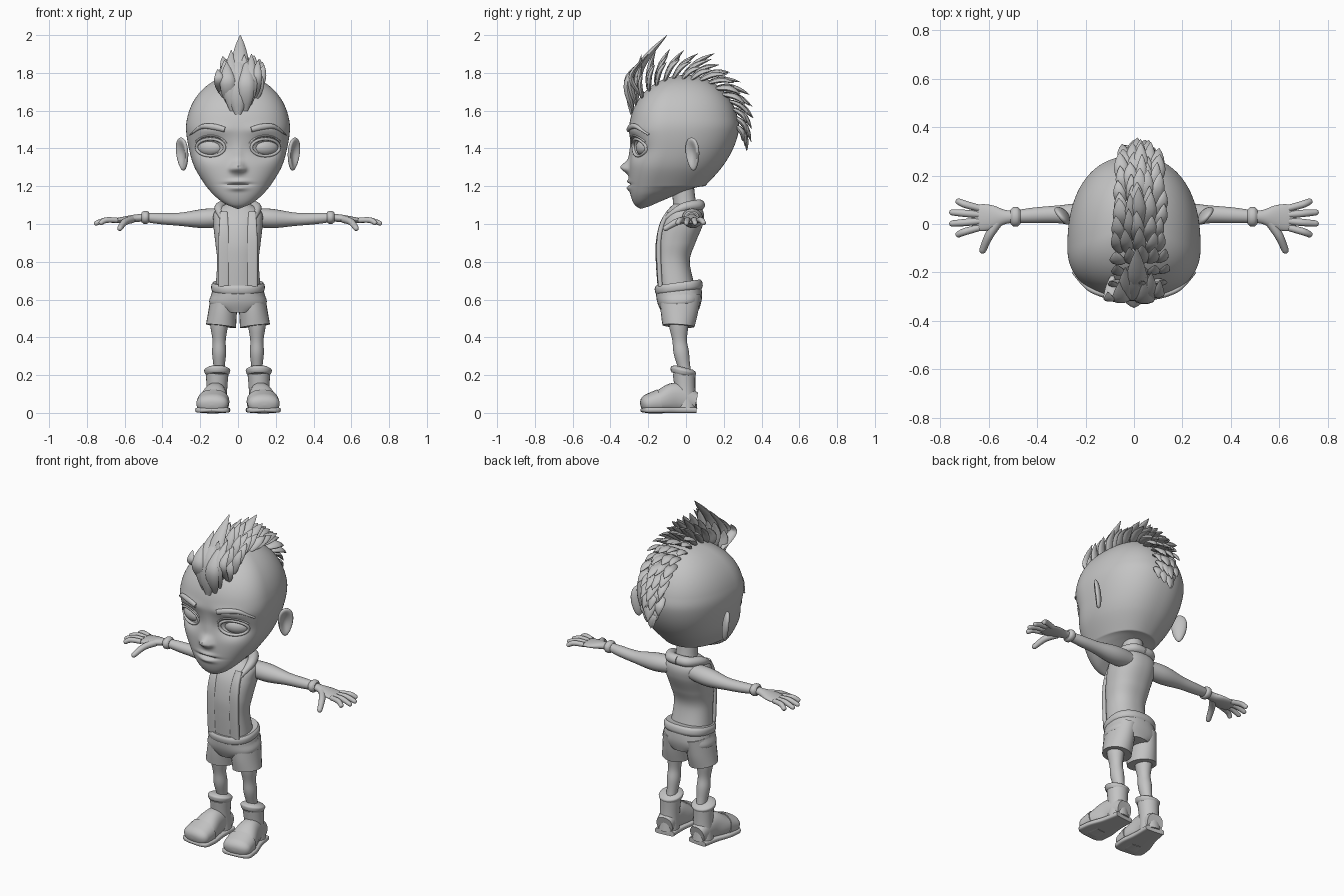
import bpy, bmesh, math, random
from math import sin, cos, pi, exp, sqrt, radians
from mathutils import Vector, Matrix
from mathutils.bvhtree import BVHTree

random.seed(4)
if "Cube" in bpy.data.objects:
    bpy.data.objects.remove(bpy.data.objects["Cube"])

GREY = (.55, .55, .55, 1)
clay = bpy.data.materials.new("clay grey")
clay.use_nodes = True
clay.diffuse_color = GREY
clay.node_tree.nodes["Principled BSDF"].inputs["Base Color"].default_value = GREY
X, Y, Z = Vector((1, 0, 0)), Vector((0, 1, 0)), Vector((0, 0, 1))


def sample(points, t):
    """Smooth value at t (from 0 to 1) along evenly spaced numbers or vectors."""
    last = len(points) - 1
    i = min(int(t * last), last - 1)
    u = t * last - i
    a, b, c, d = points[max(i - 1, 0)], points[i], points[i + 1], points[min(i + 2, last)]
    return b + ((c - a) + ((a*2 - b*5 + c*4 - d) + (b*3 - a - c*3 + d) * u) * u) * (u / 2)


def power(value, exponent):
    return math.copysign(abs(value) ** (2 / exponent), value)


def outline(sides, exponent):
    angles = [2 * pi * k / sides for k in range(sides)]
    return [(power(cos(a), exponent), power(sin(a), exponent)) for a in angles]


def skin(bm, rings):
    loops = [[bm.verts.new(point) for point in ring] for ring in rings]
    for low, high in zip(loops, loops[1:]):
        for i in range(len(low)):
            bm.faces.new((low[i - 1], low[i], high[i], high[i - 1]))
    bm.faces.new(loops[0][::-1])
    bm.faces.new(loops[-1])


def add_limb(bm, path, widths, ref, thick=None, flat=1, tip=0, exponent=2, sides=24, steps=32):
    """Sweep an oval along a path; tip is the share of the length that rounds off."""
    path = [Vector(point) for point in path]
    centres = [sample(path, k / steps) for k in range(steps + 1)]
    rings = []
    for k, centre in enumerate(centres):
        t = k / steps
        along = (centres[min(k + 1, steps)] - centres[max(k - 1, 0)]).normalized()
        side = ref.cross(along).normalized()
        up = along.cross(side)
        a = sample(widths, t)
        b = sample(thick, t) if thick else a * flat
        if tip and t > 1 - tip:
            fade = sqrt(max(0, 1 - ((t - 1 + tip) / tip) ** 2))
            a, b = a * fade, b * fade
        a, b = max(a, .001), max(b, .001)
        rings.append([centre + side * a * u + up * b * v for u, v in outline(sides, exponent)])
    skin(bm, rings)


def finish(bm, name, mirror):
    bmesh.ops.recalc_face_normals(bm, faces=bm.faces)
    for face in bm.faces:
        face.smooth = True
    mesh = bpy.data.meshes.new(name)
    bm.to_mesh(mesh)
    mesh.set_sharp_from_angle(angle=radians(50))
    mesh.materials.append(clay)
    part = bpy.data.objects.new(name, mesh)
    bpy.context.collection.objects.link(part)
    if mirror:
        part.modifiers.new("Mirror", "MIRROR").use_mirror_merge = False
    return BVHTree.FromBMesh(bm)


def limb(name, path, widths, ref, mirror=True, **shape):
    bm = bmesh.new()
    add_limb(bm, path, widths, ref, **shape)
    finish(bm, name, mirror)


def body(name, rows, middle, steps, tilt=lambda z: 0, bumps=()):
    """Stack of rounded sections given as height, half width, front y and back y."""
    bm, rings = bmesh.new(), []
    columns = list(zip(*rows))
    for k in range(steps + 1):
        z, width, front, back = [sample(column, k / steps) for column in columns]
        centre = front + middle * (back - front)
        ring = []
        for u, v in outline(128, 2.3):
            y = centre + v * (back - centre if v > 0 else centre - front)
            ring.append((width * u, y, z + tilt(z) * (y - front)))
        rings.append(ring)
    skin(bm, rings)
    for v in bm.verts:
        if v.co.y < -.1:
            v.co.y += sum(push * exp(-((abs(v.co.x) - x) / wide) ** 2 - ((v.co.z - z) / high) ** 2)
                          for x, z, wide, high, push in bumps)
    return finish(bm, name, False)


def on_front(tree, x, z):
    return tree.ray_cast(Vector((x, -2, z)), Y)[0]


# Head: tapered jaw, domed skull, modelled nose, sockets and lips
jaw = [(1.08, .01, -.24, -.19), (1.1, .08, -.27, -.05), (1.14, .13, -.29, .04),
       (1.2, .17, -.3, .1), (1.3, .23, -.3, .19), (1.4, .26, -.29, .25)]
dome = [(1.5 + .29 * sin(t), .275 * cos(t), -.3 * cos(t), .28 * cos(t))
        for t in (pi / 2 * k / 6.1 for k in range(7))]
nose, nostril = (0, 1.3, .03, .03, -.045), (.03, 1.29, .015, .015, -.015)
bridge, socket = (0, 1.37, .02, .06, -.01), (.145, 1.4, .06, .045, .04)
mouth, brow_ridge = (0, 1.21, .065, .007, .012), (.13, 1.5, .1, .03, -.01)
upper_lip, lower_lip = (0, 1.225, .05, .012, -.012), (0, 1.19, .045, .014, -.015)
head = body("head", jaw + dome, .35, 200, lambda z: max(0, 1.2 - z) * 2.5,
            (nose, nostril, bridge, socket, mouth, brow_ridge, upper_lip, lower_lip))

# Eyeballs, lids and brows
eye = Vector((.145, -.215, 1.405))
bm = bmesh.new()
bmesh.ops.create_uvsphere(bm, u_segments=32, v_segments=20, radius=1)
bm.transform(Matrix.Translation(eye) @ Matrix.Rotation(radians(22), 4, 'Z')
             @ Matrix.Diagonal((.075, .045, .047, 1)))
finish(bm, "eyeball", True)


def lid(name, wide, high, start, stop, size):
    angles = [start + (stop - start) * k / 24 for k in range(25)]
    path = [on_front(head, eye.x + wide * cos(a), eye.z + high * sin(a)) for a in angles]
    limb(name, path, [size, size], Y, flat=1.3, sides=10, steps=48)


lid("eyelid_rim", .074, .045, 0, 2 * pi, .008)
lid("eyelid_fold", .088, .062, .5, 2.8, .005)
limb("eyebrow", [on_front(head, x, z) for x, z in
                 ((.07, 1.5), (.13, 1.515), (.19, 1.515), (.25, 1.475))],
     [.014, .016, .012, .003], Y, thick=[.012, .012])

# Cupped ears
bm = bmesh.new()
bmesh.ops.create_uvsphere(bm, u_segments=28, v_segments=20, radius=1)
for v in bm.verts:
    if v.co.x > 0:
        v.co.x *= 1.6 * v.co.yz.length_squared - .3
    v.co.y *= .8 + .2 * v.co.z
bm.transform(Matrix.Translation((.295, .035, 1.37)) @ Matrix.Rotation(radians(-40), 4, 'Z')
             @ Matrix.Rotation(radians(6), 4, 'Y') @ Matrix.Diagonal((.022, .053, .088, 1)))
finish(bm, "ear", True)

# Mohawk: rows of leaf shaped locks over the crown, longer ones at the forehead
hair = bmesh.new()


def lock(root, tip, width, bow, ref):
    widths = [width * share for share in (.3, .9, 1, .6, .04)]
    add_limb(hair, [root, (root + tip) / 2 + bow, tip], widths, ref, flat=.45, sides=10, steps=12)


ROWS = 15
for i in range(ROWS):
    s = i / ROWS
    angle = radians(35 + 10 * i)
    for j in range(-2, 3):
        x = j * (.042 - .025 * s) + .02 + random.uniform(-.01, .01)
        root, normal, _, _ = head.ray_cast(Vector((x, 0, 1.5)), Vector((0, -cos(angle), sin(angle))))
        lean = normal.cross(X) * .85 + normal * (.6 - .45 * s) + X * (x - .02)
        length = (.23 - .08 * s) * random.uniform(.75, 1.05) * (1 - .13 * abs(j))
        tip = root + lean.normalized() * length
        tip.z = min(tip.z, 1.98)
        lock(root - normal * .01, tip, random.uniform(.024, .034), normal * .018, normal)
for x, z, top in ((0, 1.58, 1.94), (-.05, 1.64, 1.86), (.06, 1.63, 1.9), (-.09, 1.69, 1.82),
                  (.09, 1.67, 1.87), (.01, 1.64, 2), (-.03, 1.6, 1.92), (.04, 1.6, 1.88)):
    lock(on_front(head, x, z), Vector((x * 1.2, top - 2.1, top)), .055 - abs(x) * .3,
         Vector((0, -.06, .01)), -Y)
finish(hair, "mohawk", False)

# Neck, torso and open jacket
limb("neck", [(0, 0, 1.04), (0, -.02, 1.22)], [.07, .06, .06], Y, mirror=False)
torso = body("torso", [(.66, .12, -.15, .05), (.8, .11, -.16, .02), (.9, .12, -.16, .05),
                       (1, .13, -.14, .09), (1.07, .12, -.1, .09), (1.12, .03, -.05, .04)], .45, 60)
limb("jacket_front_edge", [on_front(torso, .075, z) for z in (.67, .8, .92, 1, 1.06)],
     [.028, .028, .02], Y, thick=[.012, .012], exponent=4)
limb("hood_collar", [(.085, -.11, 1.03), (.1, -.02, 1.085), (.06, .06, 1.1), (0, .07, 1.1)],
     [.012, .025, .03, .03], Z, flat=.95)

# Shorts
limb("waistband", [(0, -.035, .64), (0, -.042, .69)], [.132, .141, .141, .132], Y,
     mirror=False, flat=.9, exponent=2.4, sides=48)
limb("shorts_seat", [(0, -.03, .54), (0, -.04, .67)], [.09, .15, .14, .13], Y,
     mirror=False, thick=[.1, .12, .12], exponent=2.4, sides=48)
limb("shorts_leg", [(.07, -.03, .63), (.09, -.04, .46)], [.07, .075, .08], Y, thick=[.11, .1, .085])

# Legs
limb("leg", [(.1, -.04, .5), (.1, -.03, .35), (.1, 0, .2)], [.05, .045, .035, .037, .03, .027],
     Y, flat=1.1)

# Boots
foot = [Vector(p) for p in ((.11, .05, .06), (.12, -.05, .08), (.13, -.14, .06), (.14, -.24, .04))]
limb("boot_foot", foot, [.05, .06, .08, .08], Z, thick=[.05, .08, .06, .04], tip=.15, exponent=2.3)
limb("boot_toe_cap", foot[2:], [.085, .085], Z, thick=[.065, .045], tip=.45, exponent=2.3)
limb("boot_sole", [(p.x, p.y, .015) for p in foot], [.06, .07, .09, .09], Z,
     thick=[.015, .015], tip=.15, exponent=5)
limb("boot_shaft", [(.115, 0, .02), (.11, -.01, .21)], [.06, .055, .06], Y)
limb("boot_cuff", [(.11, -.02, .2), (.11, -.01, .24)], [.058, .066, .068, .05], Y)

# Arms and wrist cuffs
limb("arm", [(.07, .03, 1.035), (.3, .04, 1.025), (.5, .03, 1.035)],
     [.05, .055, .038, .032, .025], Z, flat=.93)
limb("wrist_cuff", [(.47, .03, 1.035), (.51, .03, 1.035)], [.03, .04, .04, .03], Z, flat=.85)

# Hands: palm, four fanned fingers and a thumb
hand = bmesh.new()
add_limb(hand, [(.5, .03, 1.035), (.67, .025, 1.015)], [.025, .03, .05, .055, .04], Z,
         thick=[.02, .02, .015, .01])
for fan in (-1.5, -.5, .5, 1.5):
    add_limb(hand, [(.64, .025 - .027 * fan, 1.02), (.7, .025 - .038 * fan, 1.02),
                    (.767 - .015 * fan * fan, .025 - .048 * fan, 1)],
             [.014, .015, .012], Z, tip=.15, sides=14)
add_limb(hand, [(.56, .01, 1.025), (.6, -.05, 1.01), (.63, -.12, .97)], [.02, .018, .014], Z,
         tip=.15, sides=14)
finish(hand, "hand", True)
